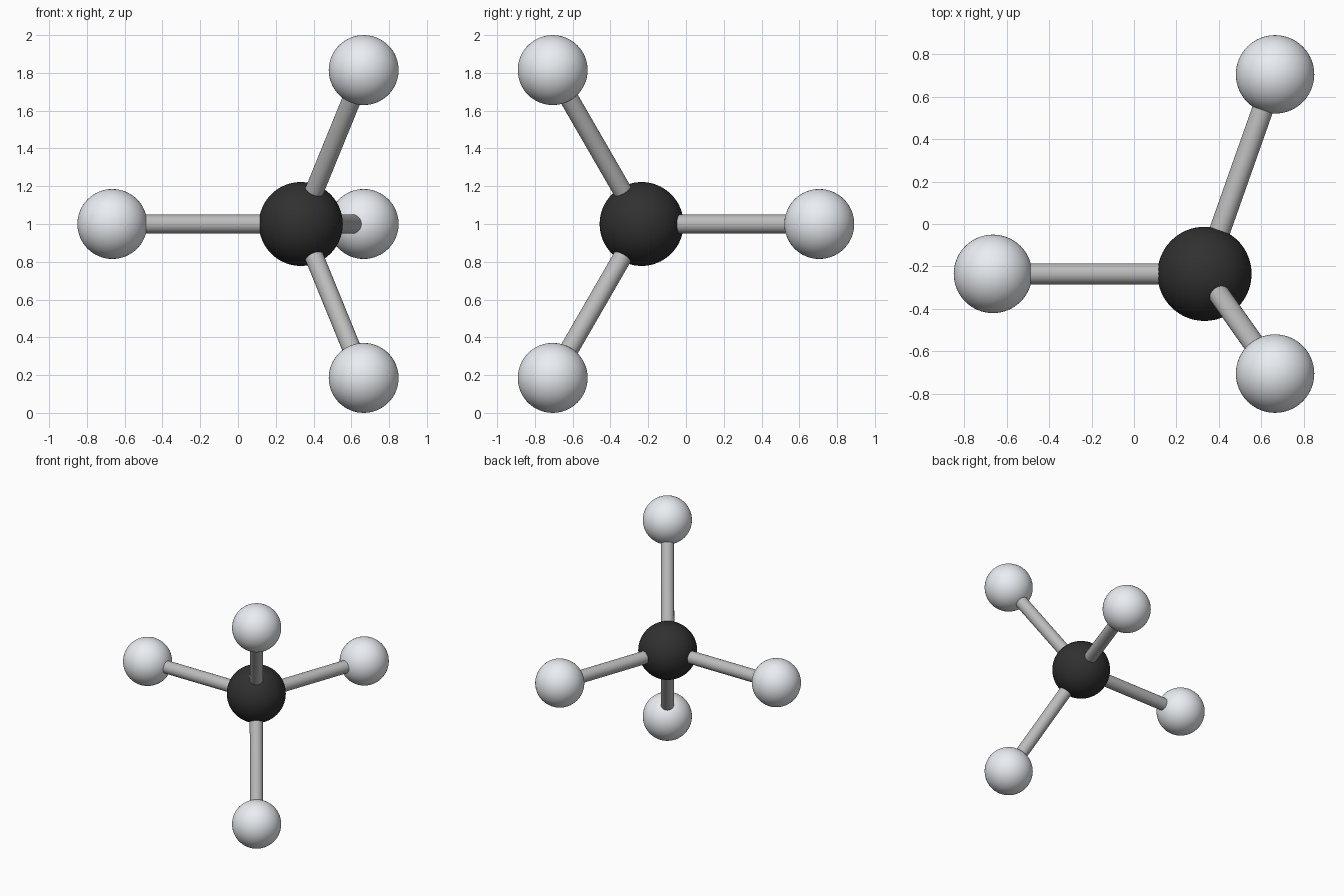
import bpy
from math import sqrt
from mathutils import Vector

if "Cube" in bpy.data.objects:
    bpy.data.objects.remove(bpy.data.objects["Cube"])

BOND_LENGTH = 0.998
CENTRE_RADIUS, OUTER_RADIUS, BOND_RADIUS = 0.222, 0.185, 0.05


def material(name, colour):
    mat = bpy.data.materials.new(name)
    mat.diffuse_color = (*colour, 1)
    mat.use_nodes = True
    mat.node_tree.nodes["Principled BSDF"].inputs["Base Color"].default_value = mat.diffuse_color
    return mat


black = material("black", (0.03, 0.03, 0.03))
white = material("white", (0.82, 0.85, 0.89))
grey = material("grey", (0.5, 0.5, 0.5))


def finish(name, mat):
    obj = bpy.context.object
    obj.name = name
    obj.data.materials.append(mat)
    bpy.ops.object.shade_smooth_by_angle()


def ball(name, position, radius, mat):
    bpy.ops.mesh.primitive_uv_sphere_add(segments=64, ring_count=32, radius=radius, location=position)
    finish(name, mat)


def rod(name, start, end, mat):
    axis = end - start
    bpy.ops.mesh.primitive_cylinder_add(
        vertices=32, radius=BOND_RADIUS, depth=axis.length, location=(start + end) / 2,
        rotation=axis.to_track_quat('Z', 'Y').to_euler())
    finish(name, mat)


# Central ball
centre = Vector((BOND_LENGTH / 3, -BOND_LENGTH * sqrt(2) / 6, 1))
ball("central_ball", centre, CENTRE_RADIUS, black)

# Four outer balls in tetrahedral directions, each joined by a rod
directions = {
    "left": (-1, 0, 0),
    "back": (1 / 3, 2 * sqrt(2) / 3, 0),
    "upper": (1 / 3, -sqrt(2) / 3, sqrt(2 / 3)),
    "lower": (1 / 3, -sqrt(2) / 3, -sqrt(2 / 3)),
}
for side, direction in directions.items():
    position = centre + BOND_LENGTH * Vector(direction)
    ball(f"{side}_ball", position, OUTER_RADIUS, white)
    rod(f"{side}_rod", centre, position, grey)
